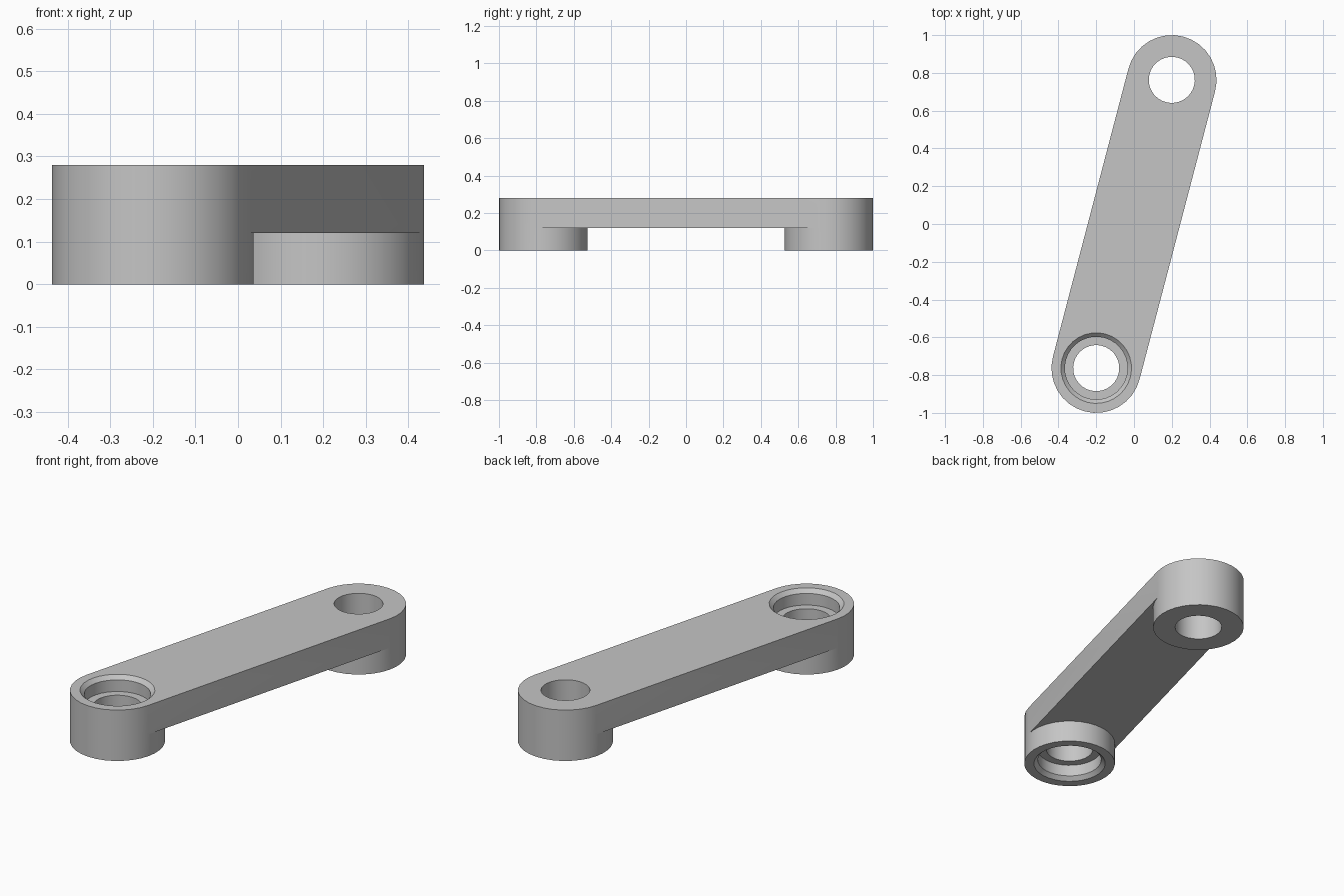
import bpy
import bmesh
import math

# Remove the default object
cube = bpy.data.objects.get("Cube")
if cube:
    bpy.data.objects.remove(cube, do_unlink=True)

SEG = 32
QUARTER = SEG // 4
HEIGHT, ARM_BOTTOM = 0.28, 0.12
OUTER, BORE = 0.237, 0.122
SEAT, RIM, SEAT_DEPTH = 0.166, 0.187, 0.085
CHAMFER = RIM - SEAT
CX, CY = 0.2, 0.763
AXIS = math.atan2(CY, CX)

# Grey material
grey = bpy.data.materials.new("plain grey")
grey.use_nodes = True
colour = (0.56, 0.56, 0.56, 1)
grey.diffuse_color = colour
grey.node_tree.nodes["Principled BSDF"].inputs["Base Color"].default_value = colour

bm = bmesh.new()


def boss(cx, cy, inward, inner):
    """Lathe one end boss, leaving its wall open where the arm joins."""
    profile = [(OUTER, 0), (OUTER, ARM_BOTTOM), (OUTER, HEIGHT)] + inner
    rings = []
    for r, z in profile:
        angles = [inward + math.tau * i / SEG for i in range(SEG)]
        rings.append([bm.verts.new((cx + r * math.cos(a), cy + r * math.sin(a), z))
                      for a in angles])
    for j, ring in enumerate(rings):
        after = rings[(j + 1) % len(rings)]
        for i in range(SEG):
            faces_arm = i < QUARTER or i >= SEG - QUARTER
            if j == 1 and faces_arm:
                continue
            k = (i + 1) % SEG
            bm.faces.new((ring[i], ring[k], after[k], after[i]))
    arc = range(-QUARTER, QUARTER + 1)
    return [rings[1][i] for i in arc], [rings[2][i] for i in arc]


# Front boss with a chamfered bearing seat on both faces, back boss with a plain bore
top_seat = [(RIM, HEIGHT), (SEAT, HEIGHT - CHAMFER),
            (SEAT, HEIGHT - SEAT_DEPTH), (BORE, HEIGHT - SEAT_DEPTH)]
bottom_seat = [(r, HEIGHT - z) for r, z in reversed(top_seat)]
front_low, front_high = boss(-CX, -CY, AXIS, top_seat + bottom_seat)
back_low, back_high = boss(CX, CY, AXIS + math.pi, [(BORE, HEIGHT), (BORE, 0)])

# Arm between the bosses: top, underside and two tangent sides
bm.faces.new(front_high + back_high)
bm.faces.new(front_low + back_low)
bm.faces.new((front_low[-1], back_low[0], back_high[0], front_high[-1]))
bm.faces.new((back_low[-1], front_low[0], front_high[0], back_high[-1]))
bmesh.ops.recalc_face_normals(bm, faces=bm.faces)

mesh = bpy.data.meshes.new("link_arm")
bm.to_mesh(mesh)
bm.free()
mesh.materials.append(grey)
arm = bpy.data.objects.new("link_arm", mesh)
bpy.context.collection.objects.link(arm)

# Smooth round walls, crisp edges
bpy.ops.object.select_all(action="DESELECT")
arm.select_set(True)
bpy.context.view_layer.objects.active = arm
bpy.ops.object.shade_smooth_by_angle(angle=math.radians(30))
